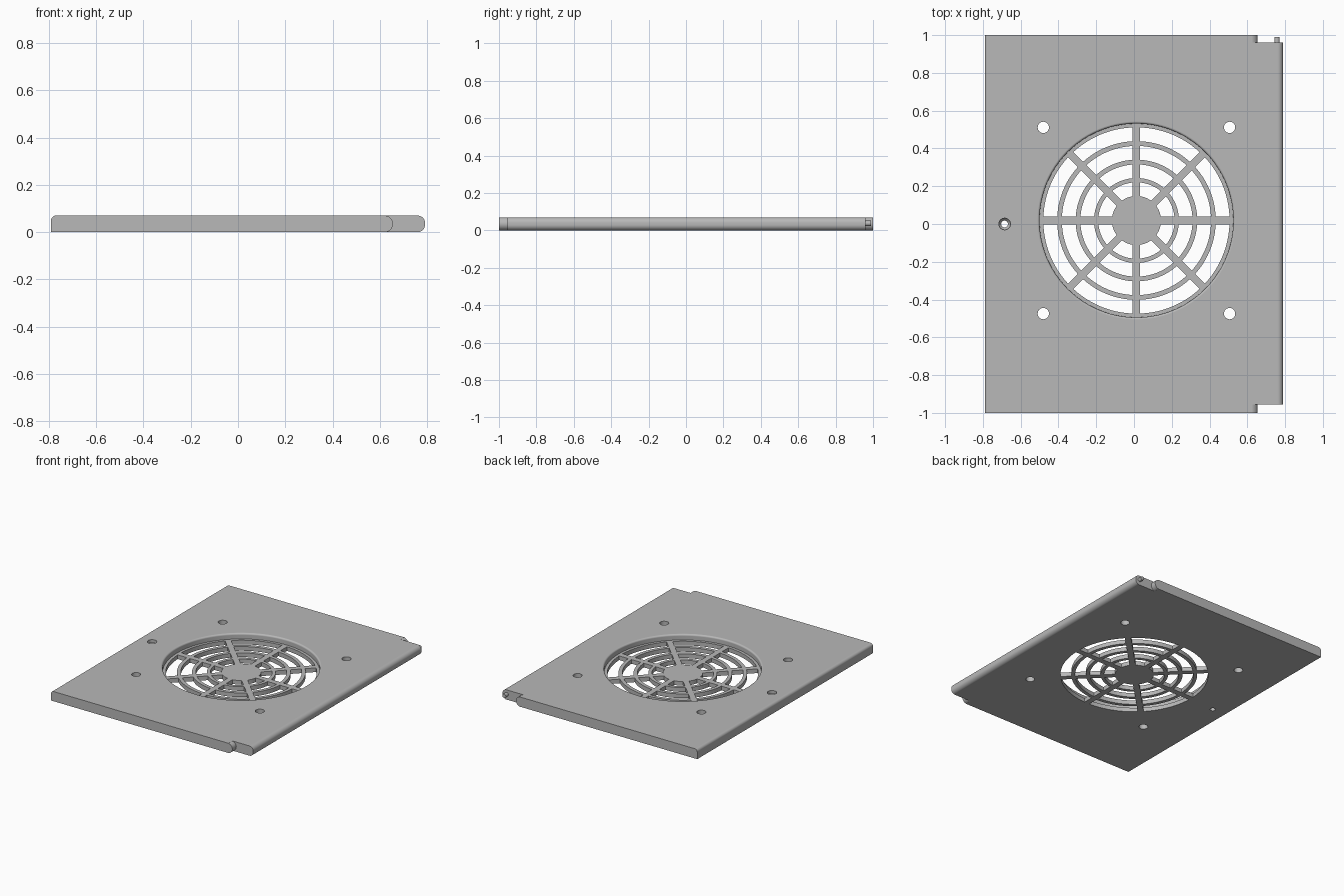
import bpy, bmesh, math
from mathutils import Vector, Matrix

if "Cube" in bpy.data.objects:
    bpy.data.objects.remove(bpy.data.objects["Cube"])

T = 0.07                      # plate thickness
FAN = (0.013, 0.0185)         # grille centre
GRILLE_T = 0.03

grey = bpy.data.materials.new("plate_grey")
grey.diffuse_color = (0.48, 0.48, 0.48, 1)
grey.use_nodes = True
grey.node_tree.nodes["Principled BSDF"].inputs["Base Color"].default_value = grey.diffuse_color


def finish(bm, name, cutter=False):
    bmesh.ops.recalc_face_normals(bm, faces=bm.faces[:])
    me = bpy.data.meshes.new(name)
    bm.to_mesh(me)
    bm.free()
    me.materials.append(grey)
    ob = bpy.data.objects.new(name, me)
    bpy.context.collection.objects.link(ob)
    ob.hide_render = cutter
    return ob


def prism(bm, pts, offset):
    """Extrude a closed outline (3D points) by an offset."""
    a = [bm.verts.new(p) for p in pts]
    b = [bm.verts.new(Vector(p) + Vector(offset)) for p in pts]
    bm.faces.new(a)
    bm.faces.new(b)
    n = len(a)
    for i in range(n):
        bm.faces.new((a[i], a[(i + 1) % n], b[(i + 1) % n], b[i]))


def lathe(bm, profile, centre, steps):
    """Spin an (r, z) profile that starts and ends on the axis."""
    vs = [bm.verts.new((centre[0] + r, centre[1], z)) for r, z in profile]
    es = [bm.edges.new(p) for p in zip(vs, vs[1:])]
    bmesh.ops.spin(bm, geom=vs + es, cent=(*centre, 0), axis=(0, 0, 1),
                   angle=2 * math.pi, steps=steps, use_duplicate=False)
    bmesh.ops.remove_doubles(bm, verts=bm.verts[:], dist=1e-5)


def arc(cx, cz, r, a0, a1, n):
    out = []
    for i in range(n + 1):
        a = math.radians(a0 + (a1 - a0) * i / n)
        out.append((cx + r * math.cos(a), cz + r * math.sin(a)))
    return out


# Plate: front profile with rounded edges, extruded along y
profile = [(-0.79, 0)] + arc(0.76, 0.03, 0.03, -90, 0, 8) \
    + arc(0.76, T - 0.03, 0.03, 0, 90, 8) + arc(-0.77, T - 0.02, 0.02, 90, 180, 8)
bm = bmesh.new()
prism(bm, [(x, -1, z) for x, z in profile], (0, 2, 0))
plate = finish(bm, "vent_plate")

cutters = []

# Corner notches with a rounded inner wall
notch = [(0.626, 0.1)] + arc(0.62, T / 2, 0.035, 80, -80, 14) \
    + [(0.626, -0.03), (0.9, -0.03), (0.9, 0.1)]
bm = bmesh.new()
prism(bm, [(x, -1.1, z) for x, z in notch], (0, 0.145, 0))
prism(bm, [(x, 0.96, z) for x, z in notch], (0, 0.14, 0))
cutters.append(finish(bm, "notch_cutter", True))

# Round recess with a softened rim
rim = [(0, GRILLE_T), (0.513, GRILLE_T)] \
    + arc(0.525, T - 0.012, 0.012, 180, 90, 6) + [(0.525, 0.1), (0, 0.1)]
bm = bmesh.new()
lathe(bm, rim, FAN, 96)
cutters.append(finish(bm, "recess_cutter", True))

# Grille slots: ring sectors leaving eight parallel-sided spokes
bm = bmesh.new()
for ri, ro in ((0.13, 0.202), (0.225, 0.297), (0.322, 0.395), (0.42, 0.493)):
    for k in range(8):
        mid = 45 * k + 22.5
        hi = 22.5 - math.degrees(math.asin(0.02 / ri))
        ho = 22.5 - math.degrees(math.asin(0.02 / ro))
        outline = arc(*FAN, ro, mid - ho, mid + ho, 12) \
            + arc(*FAN, ri, mid + hi, mid - hi, 12)
        prism(bm, [(x, y, -0.05) for x, y in outline], (0, 0, 0.1))
cutters.append(finish(bm, "slot_cutter", True))

# Four screw holes and one countersunk hole
bm = bmesh.new()
for sx in (-1, 1):
    for sy in (-1, 1):
        hole = arc(FAN[0] + sx * 0.493, FAN[1] + sy * 0.493, 0.03, 0, 345, 23)
        prism(bm, [(x, y, -0.05) for x, y in hole], (0, 0, 0.2))
lathe(bm, [(0, -0.05), (0.018, -0.05), (0.018, 0.035), (0.031, 0.05),
           (0.031, 0.1), (0, 0.1)], (-0.685, 0.0), 24)
cutters.append(finish(bm, "hole_cutter", True))

# Apply the cuts
bpy.context.view_layer.objects.active = plate
plate.select_set(True)
for c in cutters:
    m = plate.modifiers.new("cut", 'BOOLEAN')
    m.operation, m.solver, m.object = 'DIFFERENCE', 'EXACT', c
    bpy.ops.object.modifier_apply(modifier=m.name)
for c in cutters:
    bpy.data.objects.remove(c)

# Hinge pin on the back end of the rounded edge
bm = bmesh.new()
bmesh.ops.create_cone(bm, cap_ends=True, segments=24, radius1=0.014, radius2=0.014,
                      depth=0.05, matrix=Matrix.Translation((0.757, 0.965, 0.038))
                      @ Matrix.Rotation(math.pi / 2, 4, 'X'))
pin = finish(bm, "hinge_pin")

# Smooth the rounded surfaces, keep the flats flat
for ob in (plate, pin):
    bpy.ops.object.select_all(action='DESELECT')
    ob.select_set(True)
    bpy.context.view_layer.objects.active = ob
    bpy.ops.object.shade_smooth_by_angle(angle=math.radians(30))
    w = ob.modifiers.new("flat_normals", 'WEIGHTED_NORMAL')
    w.keep_sharp = True
